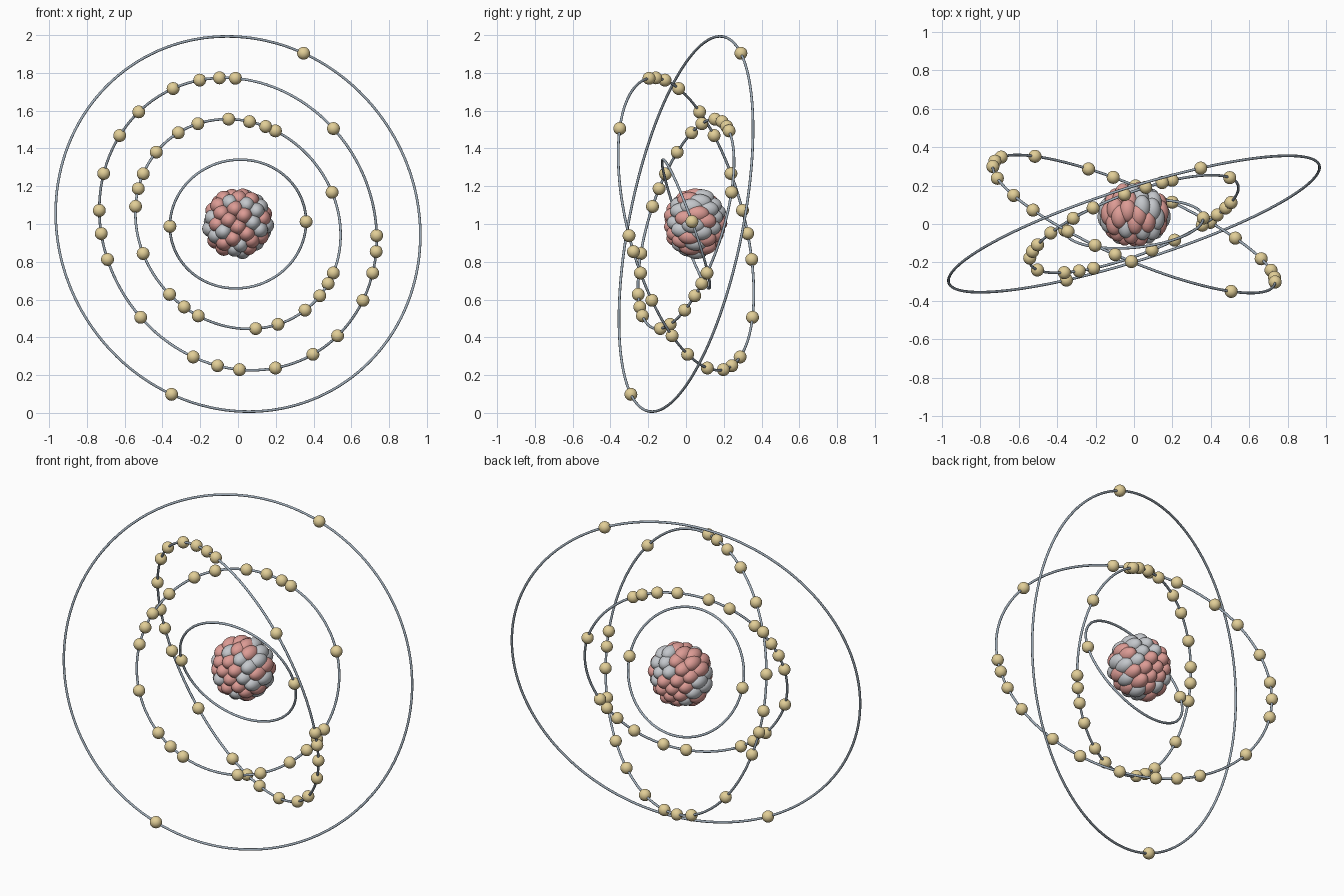
import bpy, math, random
from mathutils import Vector

if "Cube" in bpy.data.objects:
    bpy.data.objects.remove(bpy.data.objects["Cube"])

random.seed(4)
CENTRE = Vector((0, 0, 1))


def material(name, rgb):
    m = bpy.data.materials.new(name)
    m.diffuse_color = (*rgb, 1)
    m.use_nodes = True
    m.node_tree.nodes["Principled BSDF"].inputs["Base Color"].default_value = m.diffuse_color
    return m


RED = material("proton_red", (0.72, 0.33, 0.30))
GREY = material("neutron_grey", (0.55, 0.57, 0.60))
GOLD = material("electron_gold", (0.76, 0.62, 0.31))
STEEL = material("orbit_steel", (0.36, 0.43, 0.50))


def ball_mesh(name, mat):
    bpy.ops.mesh.primitive_uv_sphere_add(segments=24, ring_count=14, radius=1)
    ob = bpy.context.object
    bpy.ops.object.shade_smooth()
    mesh = ob.data
    mesh.name = name
    mesh.materials.append(mat)
    bpy.data.objects.remove(ob)
    return mesh


def place(name, mesh, loc, scale):
    ob = bpy.data.objects.new(name, mesh)
    ob.location, ob.scale = loc, scale
    bpy.context.collection.objects.link(ob)


proton = ball_mesh("proton", RED)
neutron = ball_mesh("neutron", GREY)
electron = ball_mesh("electron", GOLD)


# Nucleus: packed shells of nucleons, stretched along y
def nucleon_shell(count, rx, ry):
    for i in range(count):
        z = 1 - 2 * (i + 0.5) / count
        r = math.sqrt(1 - z * z)
        a = i * math.pi * (3 - math.sqrt(5))
        k = random.uniform(0.95, 1.04)
        loc = Vector((r * math.cos(a) * rx, 0.048 + r * math.sin(a) * ry, 1.005 + z * rx)) * 1
        loc.x *= k
        loc.y = 0.048 + (loc.y - 0.048) * k
        loc.z = 1.005 + (loc.z - 1.005) * k
        is_proton = random.random() < 0.48
        place("proton" if is_proton else "neutron", proton if is_proton else neutron,
              loc, (0.044, 0.062, 0.044))


nucleon_shell(64, 0.145, 0.107)
nucleon_shell(14, 0.075, 0.055)

# Orbits: radius, plane normal, electron angles as seen from the front
orbits = [
    (0.362, (-0.10, 1, 0.36), [2, 182]),
    (0.578, (-0.341, 0.898, -0.278),
     [95.1, 83.6, 74.2, 68.1, 18.6, -27.2, -33.5, -41.3, -52.1, -68.3, -80.4, 246.6,
      237, 225.8, 197.3, 170.3, 160.5, 152.1, 138.7, 123.2, 111.8]),
    (0.796, (0.386, 0.892, 0.233),
     [91, 97.2, 104.9, 115.6, 131.5, 143.2, 159.4, 174.4, 184, 195.2, 223.8, 251.4,
      261.8, 270.6, 284.6, 299.9, 311.7, 328.6, 340, 348.7, 355.2, 45]),
    (1.011, (-0.297, 0.936, -0.187), [69, 248.7]),
]
for radius, normal, angles in orbits:
    n = Vector(normal).normalized()
    # Thin orbit ring
    bpy.ops.mesh.primitive_torus_add(major_segments=144, minor_segments=10,
                                     major_radius=radius, minor_radius=0.007,
                                     location=CENTRE,
                                     rotation=n.to_track_quat('Z', 'Y').to_euler())
    ring = bpy.context.object
    ring.name = "orbit_ring"
    ring.data.materials.append(STEEL)
    bpy.ops.object.shade_smooth()
    # Electrons on the ring
    for deg in angles:
        c, s = math.cos(math.radians(deg)), math.sin(math.radians(deg))
        d = Vector((c, -(n.x * c + n.z * s) / n.y, s)).normalized()
        place("electron", electron, CENTRE + d * radius, (0.034,) * 3)
